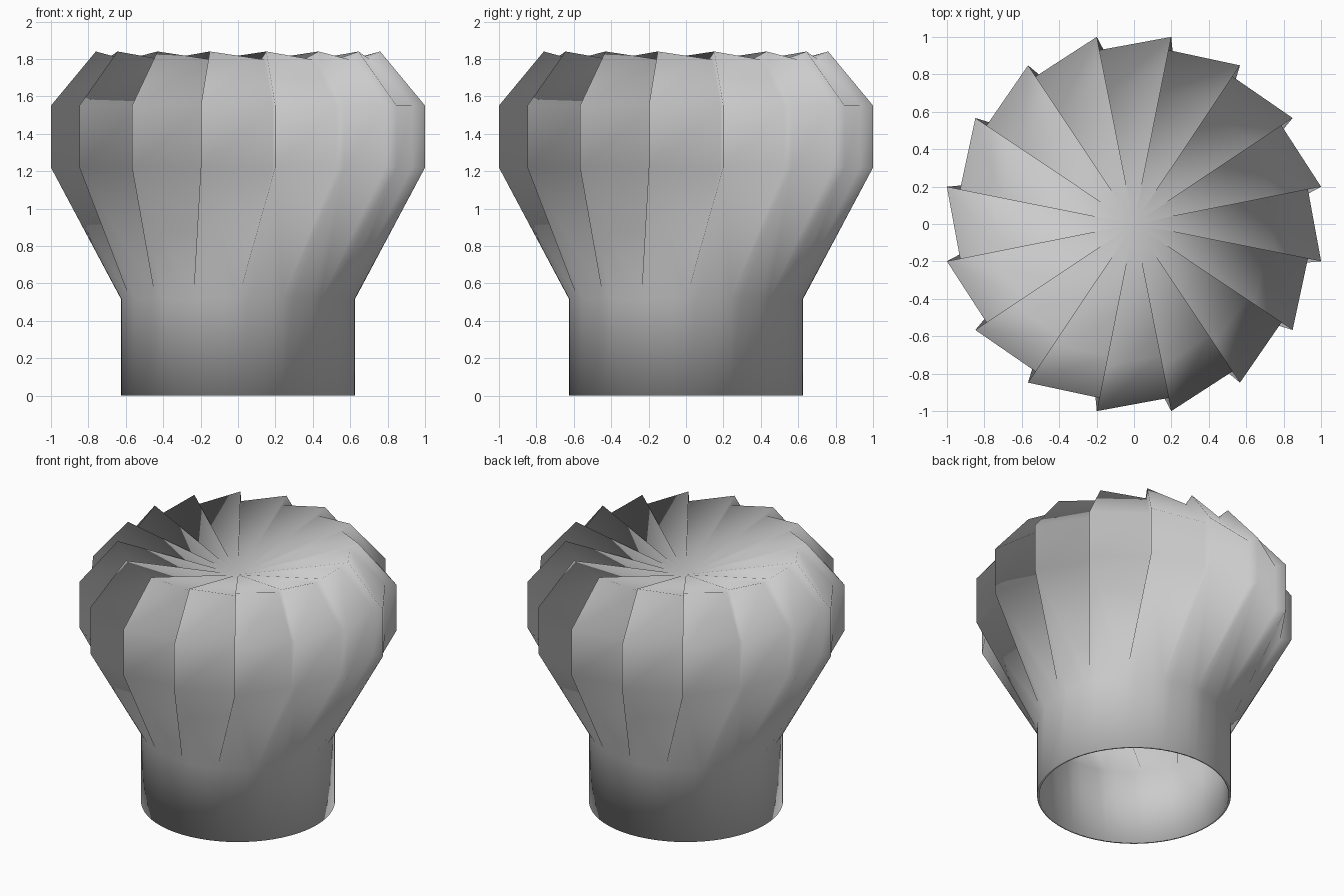
import bpy, bmesh, math

if "Cube" in bpy.data.objects:
    bpy.data.objects.remove(bpy.data.objects["Cube"])

BLADES = 16
STEP = math.tau / BLADES
SUB = 4                      # neck segments per blade
NECK_R, NECK_TOP = 0.625, 0.515

# blade edges from above the neck to the shoulder: (radius, height)
OUTER_EDGE = [(1.02, 1.22), (1.02, 1.55), (0.775, 1.84)]
INNER_EDGE = [(0.948, 1.22), (0.948, 1.55), (0.72, 1.796)]

bm = bmesh.new()


def vert(r, z, a):
    return bm.verts.new((r * math.cos(a), r * math.sin(a), z))


# neck: round tube, one arc of SUB segments below every blade
count = BLADES * SUB
foot = [vert(NECK_R, 0, s * STEP / SUB) for s in range(count)]
collar = [vert(NECK_R, NECK_TOP, s * STEP / SUB) for s in range(count)]
for s in range(count):
    t = (s + 1) % count
    bm.faces.new((foot[s], foot[t], collar[t], collar[s]))

# blade edges: outer tip and the step tucked in behind it
tips = [[vert(r, z, (i + 0.5) * STEP) for r, z in OUTER_EDGE] for i in range(BLADES)]
steps = [[vert(r, z, (i + 0.5) * STEP) for r, z in INNER_EDGE] for i in range(BLADES)]
centre = bm.verts.new((0, 0, 1.61))

for i in range(BLADES):
    j = (i + 1) % BLADES
    lead, trail, step = tips[i], steps[j], steps[i]
    arc = [collar[(i * SUB + k) % count] for k in range(SUB + 1)]
    # blade skin: flare, band, shoulder and dished top
    bm.faces.new(arc + [trail[0], lead[0]])
    for k in range(2):
        bm.faces.new((lead[k], trail[k], trail[k + 1], lead[k + 1]))
    bm.faces.new((lead[2], trail[2], centre))
    # narrow step wall between this blade and the one before
    bm.faces.new((arc[0], lead[0], step[0]))
    for k in range(2):
        bm.faces.new((step[k], lead[k], lead[k + 1], step[k + 1]))
    bm.faces.new((step[2], lead[2], centre))

for f in bm.faces:
    f.smooth = True
mesh = bpy.data.meshes.new("turbine_vent")
bm.to_mesh(mesh)
bm.free()
vent = bpy.data.objects.new("turbine_vent", mesh)
bpy.context.collection.objects.link(vent)

# sheet metal thickness, inwards
shell = vent.modifiers.new("sheet_thickness", 'SOLIDIFY')
shell.thickness = 0.015
shell.offset = -1
